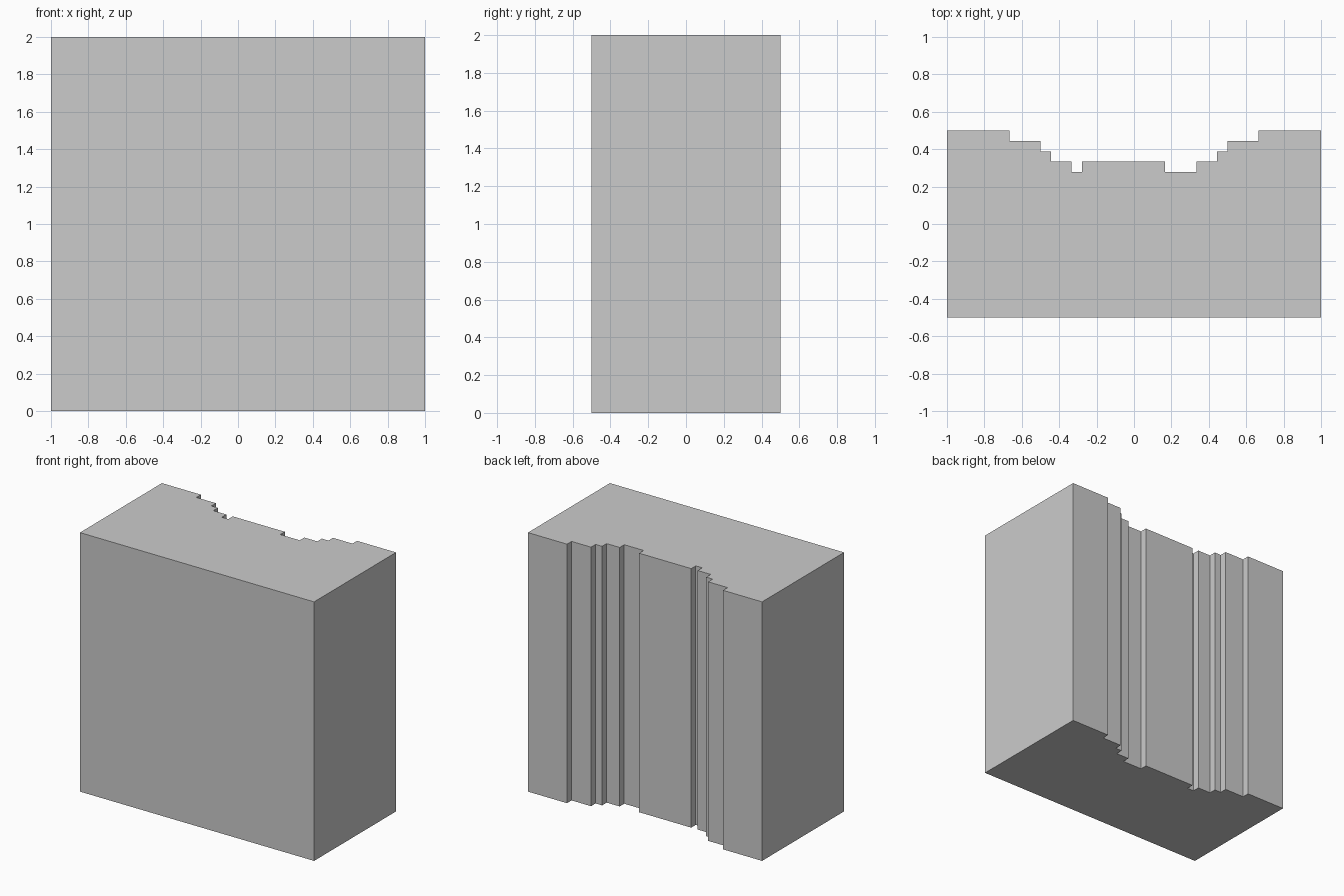
import bpy, bmesh

if "Cube" in bpy.data.objects:
    bpy.data.objects.remove(bpy.data.objects["Cube"])

U = 1 / 18  # the stepped edge sits on a 1/18 grid

# Back edge steps: (x where the run ends, y of the run), left to right
runs = [(-12, 9), (-9, 8), (-8, 7), (-6, 6), (-5, 5), (3, 6),
        (6, 5), (8, 6), (9, 7), (12, 8), (18, 9)]

# Footprint outline, seen from above
outline = [(18, -9), (-18, -9)]
x = -18
for end, y in runs:
    outline += [(x, y), (end, y)]
    x = end

# Extrude the footprint to full height
bm = bmesh.new()
base = bm.faces.new([bm.verts.new((px * U, py * U, 0)) for px, py in outline])
top = bmesh.ops.extrude_face_region(bm, geom=[base])["geom"]
bmesh.ops.translate(bm, vec=(0, 0, 2),
                    verts=[g for g in top if isinstance(g, bmesh.types.BMVert)])
bmesh.ops.recalc_face_normals(bm, faces=bm.faces)

mesh = bpy.data.meshes.new("stepped_wall_block")
bm.to_mesh(mesh)
bm.free()
bpy.context.collection.objects.link(bpy.data.objects.new("stepped_wall_block", mesh))
